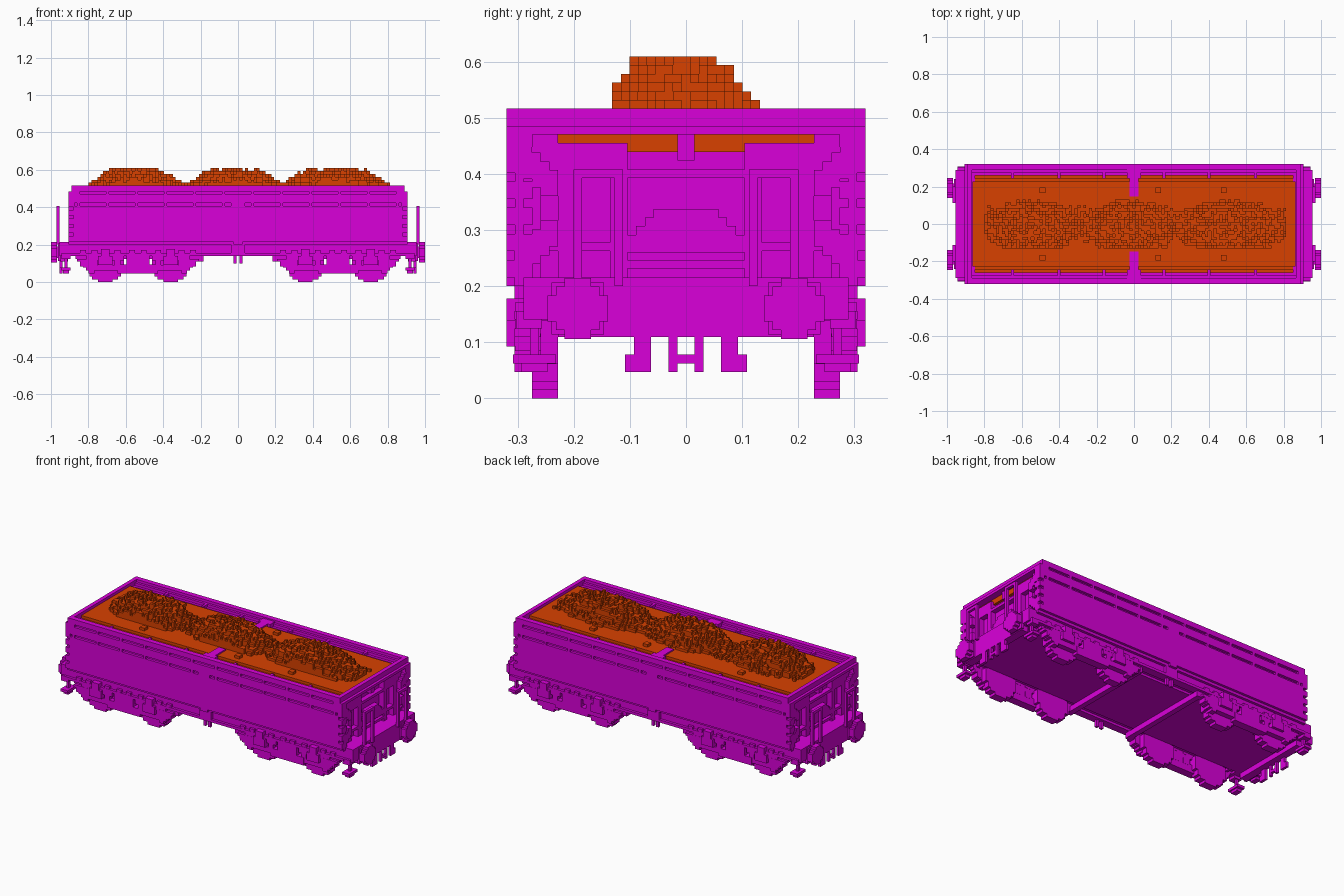
import bpy, bmesh, math, random
from mathutils import Matrix, Vector

cube = bpy.data.objects.get("Cube")
if cube:
    bpy.data.objects.remove(cube, do_unlink=True)

# Main dimensions
block = 0.0155
length, width = 0.905, 0.32          # half sizes of the body
floor, sill, rim, top = 0.14, 0.2, 0.47, 0.516
chassis_width, wheel_inside = 0.29, 0.228
end_wall, end_frame, headstock = 0.85, 0.88, 0.955
bed = top - block
wheel_radius = 0.1
wheels = (0.36, 0.71)
buffer_y, buffer_z = 0.193, 0.16


def full(half):
    return -half, half


def about(centre, count=1):
    """Range a number of blocks wide around a centre."""
    return centre - count * block / 2, centre + count * block / 2


def up(start, count=1):
    return start, start + count * block


def down(end, count=1):
    return end - count * block, end


def material(name, rgb):
    m = bpy.data.materials.new(name)
    m.use_nodes = True
    colour = (*rgb, 1)
    m.diffuse_color = colour
    m.node_tree.nodes["Principled BSDF"].inputs["Base Color"].default_value = colour
    return m


purple = material("bright purple", (0.7, 0, 0.7))
rust = material("rust orange", (0.69, 0.053, 0))


def add_box(bm, *ranges):
    middle = Vector([(a + b) / 2 for a, b in ranges])
    size = [b - a for a, b in ranges]
    bmesh.ops.create_cube(bm, size=1, matrix=Matrix.Translation(middle) @ Matrix.Diagonal((*size, 1)))


def disc_rows(rows, across, z):
    """Ranges across and up for a stepped disc a number of rows tall."""
    for i in range(rows):
        offset = i - (rows - 1) / 2
        half = round(math.sqrt(rows ** 2 / 4 - offset ** 2) + .5) - .5
        yield about(across, 2 * half), about(z + offset * block)


def boxes(name, mirror, *parts, mat=purple):
    bm = bmesh.new()
    for part in parts:
        add_box(bm, *part)
    mesh = bpy.data.meshes.new(name)
    bm.to_mesh(mesh)
    bm.free()
    mesh.materials.append(mat)
    obj = bpy.data.objects.new(name, mesh)
    bpy.context.scene.collection.objects.link(obj)
    if mirror:
        mod = obj.modifiers.new("Mirror", "MIRROR")
        mod.use_axis = ["x" in mirror, "y" in mirror, False]
        mod.use_mirror_merge = False


# Chassis floor, sill and headstocks
boxes("chassis", "",
      (full(length), full(wheel_inside), (floor, sill)),
      (full(length), full(chassis_width), down(sill, 3)))
boxes("headstock", "x",
      ((end_frame, headstock), full(chassis_width), (floor, sill + block)),
      (down(headstock, 3), full(wheel_inside), down(floor, 2)))
boxes("sill_ledges", "y", *[(full(length), up(chassis_width - block, 2), up(z)) for z in (floor, sill)])

# Side walls: recessed sheet, broad panel, raised bands and ticks
outer = down(width)
boxes("side_wall", "y",
      (full(length), (chassis_width, width - block), (sill, rim + block)),
      (full(end_frame), outer, (sill + block, rim - 4 * block)))
boxes("side_bands", "y",
      (full(length), outer, down(rim, 3)),
      (full(length - block), down(width, 2), (rim + block, top)))
boxes("side_ticks", "xy", *[(about(block * (5 + 10 * i)), outer, up(z))
                            for i in range(6) for z in (rim, rim - 4 * block)])
boxes("corner_blocks", "xy", *[(down(length, 2), down(width, 3), up(sill + block * (1 + 3 * i), 2))
                               for i in range(6)])

# Inner lip of the body and the broken cross strut
lip = wheel_inside + 2 * block
boxes("inner_lip", "y",
      (full(end_frame), (lip, chassis_width), (floor, rim + block)),
      (full(end_frame), down(chassis_width), up(rim + block)))
boxes("lip_brackets", "xy", *[(about(x), down(lip + block, 2), down(bed, 2)) for x in (.16, .4, .65)])
boxes("cross_strut", "y",
      (about(0, 3), (buffer_y - 3 * block, chassis_width), (rim, top - block / 2)),
      (about(0, 5), (lip - block, chassis_width), (rim, top - block / 2)))

# Centre strap on each side, wider at its top
boxes("side_strap", "y",
      (about(0, 3), outer, (sill, rim)),
      (about(0, 5), outer, about(rim - 4 * block, 2)),
      (about(0, 5), down(chassis_width + block, 2), (floor, sill)),
      *[(about(x), down(chassis_width), (wheel_radius, sill)) for x in full(block)])

# End walls: sheet with a slot under the rail, posts and stepped braces
frame_x = end_wall, end_frame
boxes("end_wall", "x",
      ((end_wall - block, end_wall), full(chassis_width), (floor, rim - 2 * block)),
      ((end_wall, length), full(width), (rim, rim + block)),
      ((end_wall + block, length - block), full(width), (rim + block, top)),
      (frame_x, about(0, 2), about(rim - block, 4)))
boxes("end_slot_sides", "xy",
      (frame_x, (wheel_inside, chassis_width), down(rim, 3)),
      (frame_x, (.105, chassis_width), down(rim - block, 3)))
boxes("end_posts", "xy",
      *[(frame_x, about(y, 2), (sill, rim - block)) for y in (.12, chassis_width)],
      (frame_x, down(wheel_inside, 2), (sill, rim - 4 * block)))
boxes("end_rails", "x",
      *[(frame_x, full(half), down(z)) for half, z in
        ((chassis_width, rim - 4 * block), (chassis_width, sill + 5 * block),
         (.11, sill + 3 * block), (buffer_y, sill + block))])
boxes("end_chute", "x", *[(frame_x, full(.12 - i * block), up(.26 + i * block)) for i in range(5)])
brace_x = down(length, 2)
boxes("end_braces", "xy",
      *[(brace_x, up(wheel_inside + i * block, 2), up(z + way * i * block, 3))
        for i in range(4) for z, way in ((.36, 1), (.27, -1))])

# Handrail frames on the end platforms
rail_x = up(headstock)
boxes("end_handrail", "xy",
      *[(rail_x, about(y), (sill, rim - 4 * block)) for y in (.12, buffer_y)],
      (rail_x, (.12, buffer_y), down(rim - 4 * block)))

# Buffers: stepped discs on short stems
boxes("buffers", "xy",
      *[(down(1, 2), *row) for row in disc_rows(7, buffer_y, buffer_z)],
      *[((headstock - block, 1 - block), *row) for row in disc_rows(4, buffer_y, buffer_z)],
      (up(headstock - block / 2), about(buffer_y, 6), about(buffer_z, 6)))

# Couplings, hoses and corner steps hang down to one level
low = 3 * block
hang_x = down(headstock)
boxes("coupling_link", "xy",
      (hang_x, (block, 2 * block), (low, buffer_z)),
      (hang_x, (0, block), up(low + block)),
      (hang_x, (0, block), (floor - 2 * block, buffer_z)))
boxes("brake_hose", "xy",
      (hang_x, up(4 * block, 2), (low, buffer_z)),
      (hang_x, up(4 * block, 3), up(low, 2)))
boxes("corner_step", "xy",
      (about(.92), about(.27), (low, buffer_z)),
      (about(.92, 3), about(.27, 5), up(low + block)),
      (about(.92, 2), about(.27, 3), up(low)),
      (about(.92, 3), about(.28, 3), down(floor + block, 2)))

# Wheels and bearings
wheel_y = up(wheel_inside, 3)
boxes("wheels", "xy", *[(across, wheel_y, rise) for x in wheels
                        for across, rise in disc_rows(13, x, wheel_radius)])
bearing_y = down(width - block, 3)
bearings = []
for x in wheels:
    bearings += [(about(x, 5), down(width, 3), up(wheel_radius - block / 2, 3)),
                 (about(x, 3), down(width, 2), up(wheel_radius, 5)),
                 (about(x, 9), bearing_y, down(wheel_radius - block / 2, 2)),
                 (about(x, 13), bearing_y, up(wheel_radius + block, 2))]
boxes("bearings", "xy", *bearings)

# Bogie side frames with stepped ends, and small spring blocks
bogie = sum(wheels) / 2
frame_y = down(chassis_width + block, 3)
boxes("bogie_frame", "xy",
      (about(bogie, 14), frame_y, up(low, 3)),
      (about(bogie, 8), frame_y, (low, floor)),
      (about(bogie, 43), down(chassis_width, 2), up(floor - block, 2)),
      *[(about(bogie + side * block * (18 - i / 2), 6 - i), frame_y, down(floor - (1 + i) * block))
        for side in (1, -1) for i in range(5)])
boxes("spring_blocks", "xy",
      *[(about(bogie + side * block * step, 2), bearing_y, up(z, 2))
        for side in (1, -1) for step in (2, 7, 15, 19) for z in (wheel_radius - block, floor)])

# Cross beams under the floor
boxes("under_beam", "x", (about(sill, 2), full(chassis_width), down(floor, 2)))

# Load: bed with stepped long edges that shows through the end slots
boxes("load_bed", "", *[(full(end_frame - block), full(lip - i * block), (rim - block, bed - (2 - i) * block))
                        for i in range(3)], mat=rust)
boxes("load_in_slot", "xy",
      (up(end_wall - block, 2), (block, wheel_inside), down(rim)),
      (up(end_wall - block, 2), (block, .105), down(rim, 2)), mat=rust)

# Three rough heaps on a low ridge, built from columns of blocks
random.seed(4)
heaps = (-.55, .28), (-.02, .28), (.52, .32)
bm = bmesh.new()
lumps = []
for i in range(-51, 53):
    for j in range(-8, 10):
        x, y = i * block, j * block
        rise = max(.13 * (1 - ((x - centre) / half) ** 2 - ((y + block) / .15) ** 2)
                   for centre, half in heaps)
        ridge = 2 * block * (1 - (y / wheel_radius) ** 2)
        steps = round((min(max(rise, ridge), .1) + random.uniform(-1.6, .5) * block) / block)
        if steps > 0:
            lumps.append((about(x), about(y), (bed - block, bed + steps * block)))
bm.free()
boxes("load_heaps", "", *lumps, mat=rust)

# Stray lumps on the flat bed
boxes("stray_lumps", "", *[(about(x, 2), about(y, 2), up(bed))
                           for x in (-.49, .13, .48) for y in full(.18)], mat=rust)
